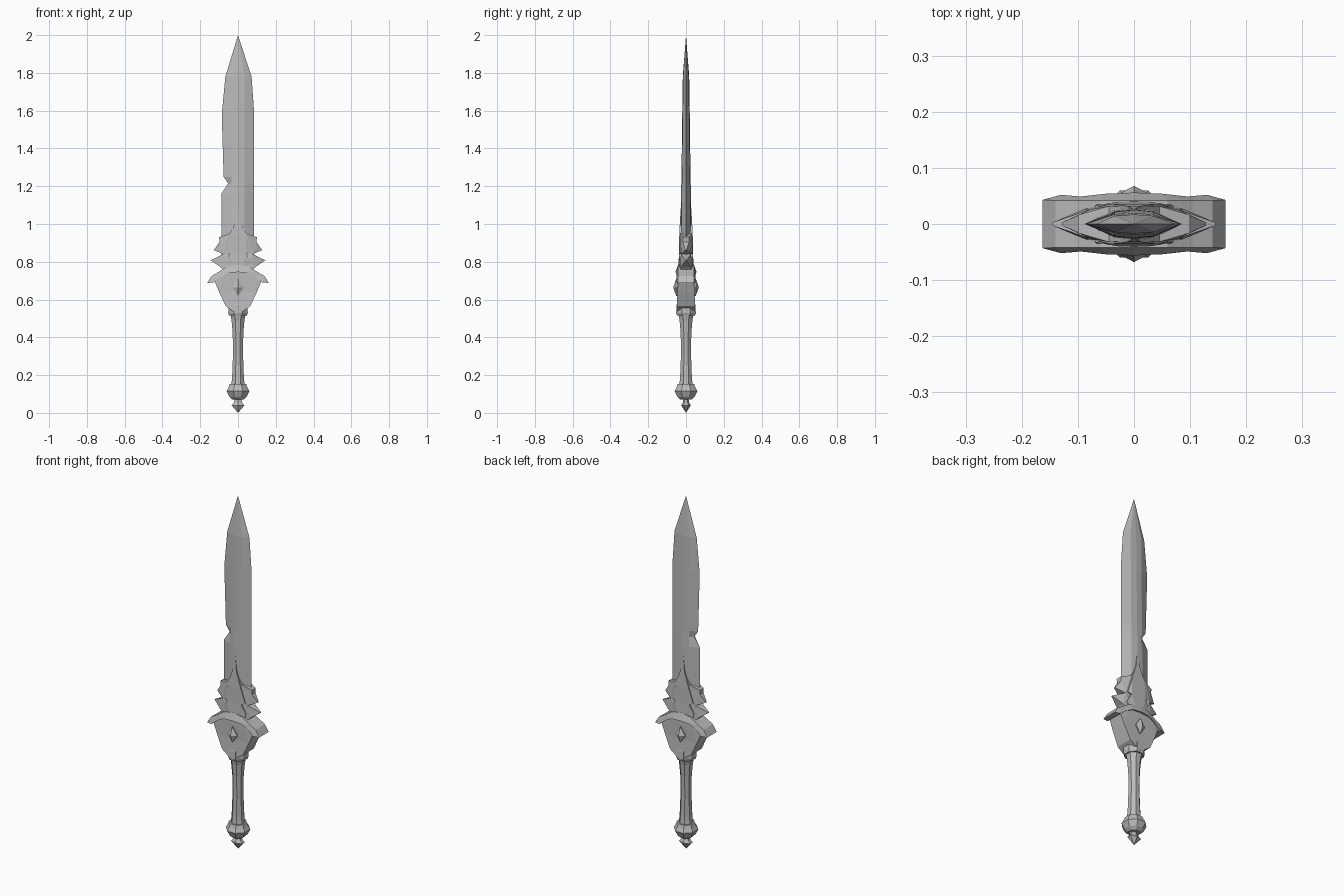
import bpy, bmesh, math

cube = bpy.data.objects.get("Cube")
if cube:
    bpy.data.objects.remove(cube, do_unlink=True)

steel = bpy.data.materials.new("grey steel")
steel.use_nodes = True
GREY = (0.5, 0.5, 0.5, 1)
steel.diffuse_color = GREY
steel.node_tree.nodes["Principled BSDF"].inputs["Base Color"].default_value = GREY


def finish(name, bm):
    bmesh.ops.remove_doubles(bm, verts=bm.verts, dist=0.0002)
    bmesh.ops.triangulate(bm, faces=[f for f in bm.faces if len(f.verts) > 4])
    bmesh.ops.recalc_face_normals(bm, faces=bm.faces)
    mesh = bpy.data.meshes.new(name)
    bm.to_mesh(mesh)
    bm.free()
    mesh.materials.append(steel)
    obj = bpy.data.objects.new(name, mesh)
    bpy.context.collection.objects.link(obj)
    return obj


def loft(name, rings):
    """Skin a list of equal-length point rings and cap both ends."""
    bm = bmesh.new()
    loops = [[bm.verts.new(p) for p in ring] for ring in rings]
    n = len(loops[0])
    for a, b in zip(loops, loops[1:]):
        for i in range(n):
            j = (i + 1) % n
            bm.faces.new((a[i], a[j], b[j], b[i]))
    bm.faces.new(loops[0])
    bm.faces.new(loops[-1])
    return finish(name, bm)


def turned(name, profile, sides=8, flat=1.0):
    """Faceted lathe from (z, radius) pairs, optionally flattened in y."""
    turn = [2 * math.pi * (i + 0.5) / sides for i in range(sides)]
    k = 1 / math.cos(math.pi / sides)
    return loft(name, [[(r * k * math.cos(a), r * k * flat * math.sin(a), z)
                        for a in turn] for z, r in profile])


def plate(name, half):
    """Mirrored plate from (x, z, half depth) points, listed top to bottom."""
    left = [(-x, z, d) for x, z, d in reversed(half) if x > 0]
    outline = half + left
    return loft(name, [[(x, s * d, z) for x, z, d in outline] for s in (-1, 1)])


# Blade: bevelled section, with a notch in the right edge
blade_rows = [  # z, right edge, left edge, half thickness
    (0.80, -0.088, 0.085, 0.030), (1.16, -0.088, 0.085, 0.026),
    (1.215, -0.052, 0.085, 0.025), (1.25, -0.076, 0.085, 0.024),
    (1.58, -0.086, 0.086, 0.020), (1.78, -0.067, 0.072, 0.017),
    (2.0, 0, 0, 0)]
rings = []
for z, right, left, t in blade_rows:
    flat = 0.035 if t else 0
    rings.append([(right, 0, z), (-flat, -t * 0.85, z), (0, -t, z),
                  (flat, -t * 0.85, z), (left, 0, z), (flat, t * 0.85, z),
                  (0, t, z), (-flat, t * 0.85, z)])
loft("blade", rings)

# Pronged collar round the foot of the blade, thinning to its points
plate("blade_prongs", [
    (0, 1.02, 0.030), (0.045, 0.95, 0.032), (0.10, 0.93, 0.016),
    (0.098, 0.905, 0.016), (0.128, 0.862, 0.003), (0.078, 0.84, 0.026),
    (0.145, 0.808, 0.003), (0.09, 0.77, 0.026), (0.05, 0.72, 0.036),
    (0, 0.72, 0.040)])
plate("blade_spike", [
    (0, 1.11, 0.026), (0.012, 1.02, 0.032), (0.042, 0.93, 0.036),
    (0.065, 0.85, 0.030), (0.045, 0.84, 0.037), (0.07, 0.795, 0.032),
    (0.06, 0.72, 0.040), (0, 0.72, 0.044)])

# Guard: shield-shaped body under a swept crest
plate("guard_body", [
    (0, 0.755, 0.046), (0.08, 0.735, 0.045), (0.125, 0.70, 0.042),
    (0.10, 0.64, 0.045), (0.065, 0.565, 0.049), (0.03, 0.54, 0.051),
    (0, 0.525, 0.052)])
plate("guard_crest", [
    (0, 0.785, 0.042), (0.06, 0.775, 0.042), (0.105, 0.745, 0.042),
    (0.14, 0.725, 0.042), (0.163, 0.688, 0.043), (0.13, 0.69, 0.052),
    (0.095, 0.72, 0.049), (0.05, 0.742, 0.054), (0, 0.745, 0.056)])

# Gems on both faces of the guard
for name, side in (("front_gem", -1), ("back_gem", 1)):
    loft(name, [[(0.03 * s * x, side * y, 0.665 + 0.045 * s * z)
                 for x, z in ((1, 0), (0, 1), (-1, 0), (0, -1))]
                for y, s in ((0.04, 1), (0.052, 1), (0.068, 0))])

# Grip and pommel
turned("grip_collar", [(0.515, 0.047), (0.53, 0.052), (0.57, 0.050), (0.60, 0.044)])
turned("grip", [(0.14, 0.036), (0.19, 0.031), (0.30, 0.027), (0.42, 0.028),
                (0.49, 0.034), (0.53, 0.042)])
turned("pommel", [(0.07, 0.030), (0.085, 0.046), (0.115, 0.060),
                  (0.135, 0.050), (0.152, 0.044)])
turned("pommel_tip", [(0, 0), (0.04, 0.034), (0.055, 0.022), (0.08, 0.017)], 6, 0.65)
